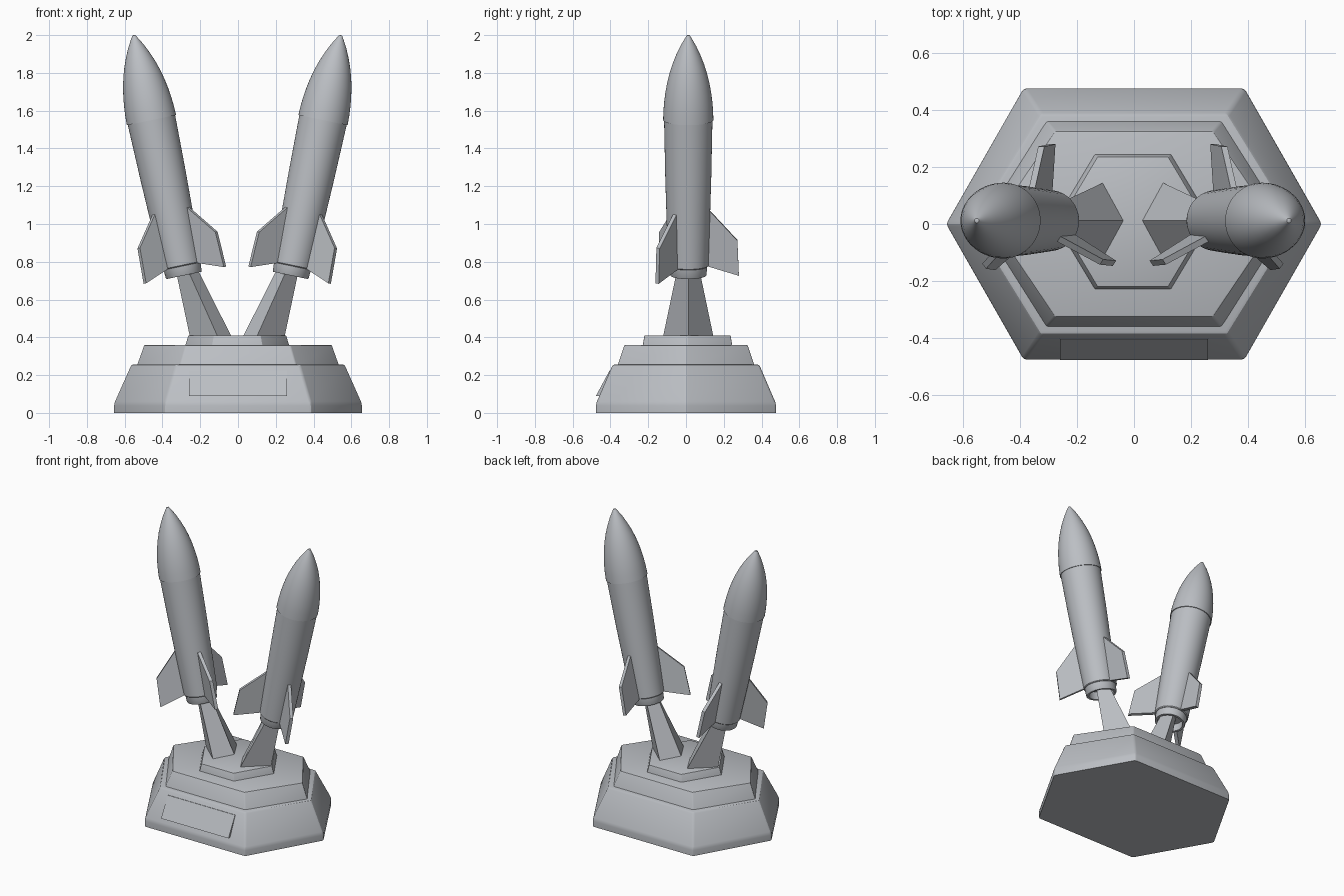
import bpy, bmesh, math

if "Cube" in bpy.data.objects:
    bpy.data.objects.remove(bpy.data.objects["Cube"])

CX, CY = -0.004, 0.012          # centre of the rocket pair
TILT = math.radians(11.8)

grey = bpy.data.materials.new("plain grey")
grey.diffuse_color = (0.5, 0.52, 0.55, 1)
grey.use_nodes = True
grey.node_tree.nodes["Principled BSDF"].inputs["Base Color"].default_value = grey.diffuse_color


def finish(bm, name, smooth=None):
    bmesh.ops.recalc_face_normals(bm, faces=bm.faces)
    me = bpy.data.meshes.new(name)
    bm.to_mesh(me)
    bm.free()
    me.materials.append(grey)
    ob = bpy.data.objects.new(name, me)
    bpy.context.collection.objects.link(ob)
    if smooth:
        bpy.ops.object.select_all(action='DESELECT')
        bpy.context.view_layer.objects.active = ob
        ob.select_set(True)
        bpy.ops.object.shade_smooth_by_angle(angle=math.radians(smooth))
    return ob


def loft(bm, loops, cap=True):
    """Join closed loops of points with quads."""
    rings = [[bm.verts.new(p) for p in loop] for loop in loops]
    n = len(rings[0])
    for a, b in zip(rings, rings[1:]):
        for i in range(n):
            j = (i + 1) % n
            bm.faces.new((a[i], a[j], b[j], b[i]))
    if cap:
        bm.faces.new(rings[0])
        bm.faces.new(rings[-1])


def hexagon(x, xc, y, z, cx=0, cy=0):
    pts = [(x, 0), (xc, y), (-xc, y), (-x, 0), (-xc, -y), (xc, -y)]
    return [(cx + px, cy + py, z) for px, py in pts]


def tier(name, loops, width):
    bm = bmesh.new()
    loft(bm, loops)
    z0 = loops[0][0][2]
    edges = [e for e in bm.edges if max(v.co.z for v in e.verts) > z0 + 0.01]
    bmesh.ops.bevel(bm, geom=edges, offset=width, segments=2, profile=0.5,
                    affect='EDGES')
    finish(bm, name, 25)


# Stepped hexagonal base
tier("base_lower_tier", [hexagon(0.659, 0.387, 0.476, 0),
                         hexagon(0.659, 0.387, 0.476, 0.05),
                         hexagon(0.567, 0.327, 0.387, 0.257)], 0.012)
tier("base_middle_tier", [hexagon(0.537, 0.308, 0.362, 0.25),
                          hexagon(0.498, 0.277, 0.326, 0.36)], 0.007)
tier("base_upper_tier", [hexagon(0.278, 0.135, 0.238, 0.35, CX, 0.008),
                         hexagon(0.26, 0.124, 0.228, 0.41, CX, 0.008)], 0.004)

# Plaque on the sloping front face
bm = bmesh.new()
prof = [(-0.477, 0.09), (-0.404, 0.225), (-0.37, 0.225), (-0.44, 0.09)]
loft(bm, [[(x, y, z) for y, z in prof] for x in (-0.26, 0.26)])
finish(bm, "plaque")

# Rocket profiles: (distance along axis from the nose joint, radius)
NOSE = [(0, 0.128), (0, 0.133), (0.05, 0.1315), (0.1, 0.1275), (0.15, 0.121),
        (0.2, 0.112), (0.25, 0.1), (0.3, 0.0845), (0.35, 0.065),
        (0.4, 0.042), (0.44, 0.019), (0.458, 0.008), (0.46, 0.001)]
BODY = [(0, 0.128), (-0.3, 0.122), (-0.6, 0.113), (-0.785, 0.107),
        (-0.79, 0.102)]
NOZZLE = [(-0.78, 0.1), (-0.835, 0.097), (-0.84, 0.094), (-0.84, 0.08),
          (-0.77, 0.07)]
FIN = [(-0.475, 0.1), (-0.65, 0.26), (-0.84, 0.268), (-0.785, 0.09)]
SEG = 48


def place(side, o, y, s):
    """Rocket coordinates (outward, sideways, along axis) to world."""
    return (CX + side * (0.454 + o * math.cos(TILT) + s * math.sin(TILT)),
            CY + y,
            1.55 - o * math.sin(TILT) + s * math.cos(TILT))


def lathe(name, side, profile):
    bm = bmesh.new()
    turn = [2 * math.pi * i / SEG for i in range(SEG)]
    loft(bm, [[place(side, r * math.cos(t), r * math.sin(t), s) for t in turn]
              for s, r in profile])
    finish(bm, name, 30)


for side, label in ((-1, "left"), (1, "right")):
    lathe(label + "_rocket_nose", side, NOSE)
    lathe(label + "_rocket_body", side, BODY)
    lathe(label + "_rocket_nozzle", side, NOZZLE)

    # Three swept fins
    for i, deg in enumerate((90, 214, -38)):
        c, n = math.cos(math.radians(deg)), math.sin(math.radians(deg))
        bm = bmesh.new()
        loft(bm, [[place(side, r * c - t * n, r * n + t * c, s)
                   for s, r in FIN] for t in (-0.011, 0.011)])
        finish(bm, f"{label}_fin_{i + 1}")

    # Leaning kite-section support
    bm = bmesh.new()
    loops = []
    for inner, mid, outer, y, z in ((0.031, 0.104, 0.251, 0.133, 0.405),
                                    (0.24, 0.29, 0.339, 0.046, 0.82)):
        loops.append([(CX + side * inner, CY, z), (CX + side * mid, CY + y, z),
                      (CX + side * outer, CY, z), (CX + side * mid, CY - y, z)])
    loft(bm, loops)
    finish(bm, label + "_support")
